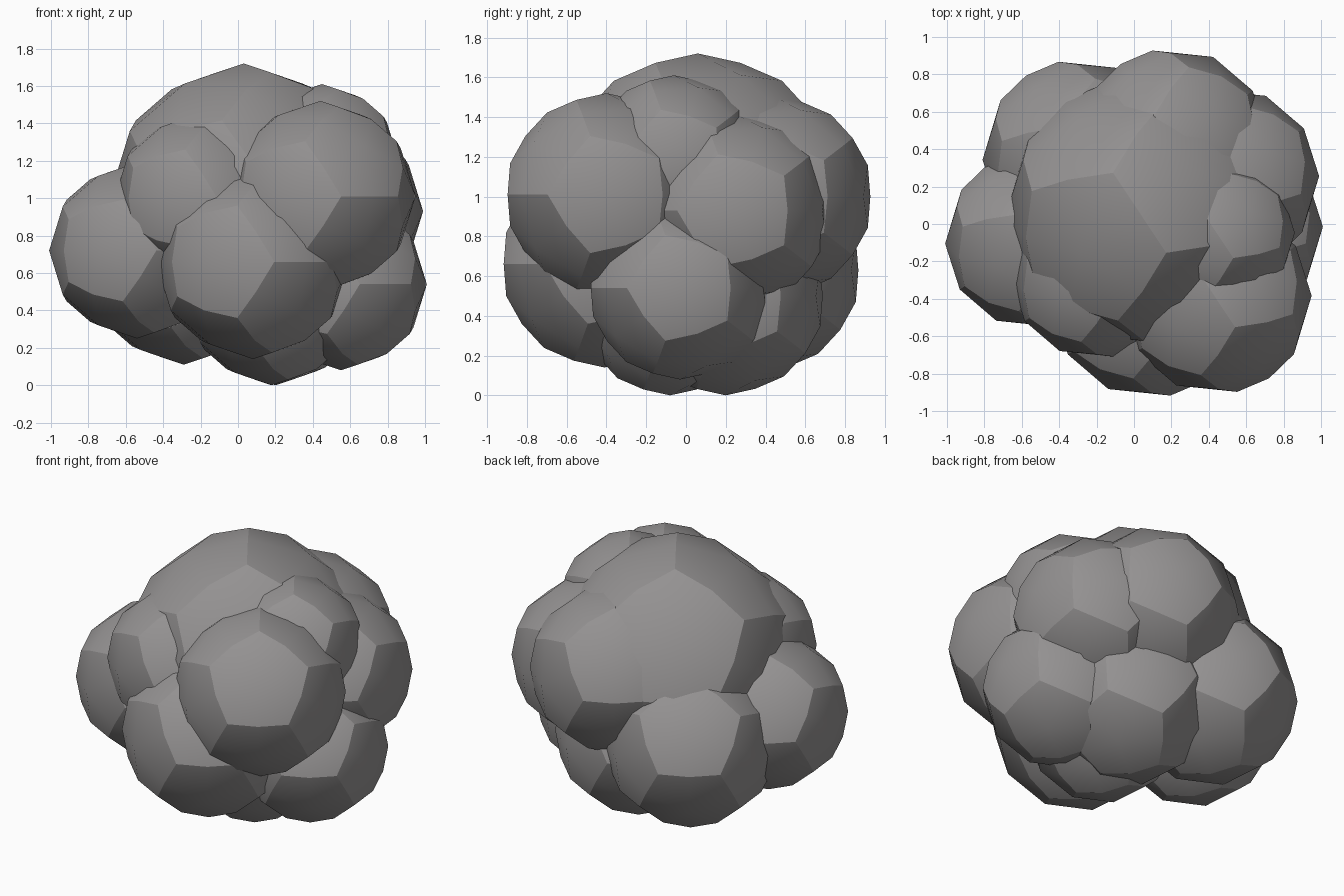
import bpy, bmesh, math
from mathutils import Vector, Matrix

cube = bpy.data.objects.get("Cube")
if cube:
    bpy.data.objects.remove(cube, do_unlink=True)

# Single stone grey material
stone = bpy.data.materials.new("stone_grey")
stone.use_nodes = True
grey = (0.30, 0.29, 0.29, 1)
stone.diffuse_color = grey
bsdf = stone.node_tree.nodes["Principled BSDF"]
bsdf.inputs["Base Color"].default_value = grey
bsdf.inputs["Roughness"].default_value = 0.8


def dodecahedron_points():
    phi = (1 + math.sqrt(5)) / 2
    signs = (-1, 1)
    points = [Vector((a, b, c)) for a in signs for b in signs for c in signs]
    for a in signs:
        for b in signs:
            s, t = a / phi, b * phi
            points += [Vector((s, t, 0)), Vector((0, s, t)), Vector((t, 0, s))]
    return points


def make_lump_mesh():
    """Unit ball: a rounded dodecahedron with crisp pentagon borders."""
    bm = bmesh.new()
    for p in dodecahedron_points():
        bm.verts.new(p)
    bmesh.ops.convex_hull(bm, input=bm.verts)
    bmesh.ops.dissolve_limit(bm, angle_limit=0.05, verts=bm.verts, edges=bm.edges)
    bmesh.ops.subdivide_edges(bm, edges=bm.edges, cuts=1)
    for e in bm.edges:
        e.smooth = False
    # Bulge each pentagon out from its centre
    bmesh.ops.poke(bm, faces=bm.faces)
    for v in bm.verts:
        v.co.normalize()
    for f in bm.faces:
        f.smooth = True
    # Horizontal border edges face the back left and front right
    bmesh.ops.rotate(bm, verts=bm.verts, matrix=Matrix.Rotation(math.radians(33.6), 3, "Z"))
    bmesh.ops.recalc_face_normals(bm, faces=bm.faces)
    mesh = bpy.data.meshes.new("lump")
    bm.to_mesh(mesh)
    bm.free()
    mesh.materials.append(stone)
    return mesh


lump = make_lump_mesh()

# Name, centre and radius of each lump in the cluster
lumps = [
    ("top_lump", (0.03, 0.06, 1.0), 0.72),
    ("side_right_lump", (-0.54, -0.09, 0.72), 0.47),
    ("front_low_lump", (0.08, -0.41, 0.66), 0.52),
    ("front_left_lump", (0.44, -0.40, 1.01), 0.51),
    ("front_right_lump", (-0.21, -0.27, 1.0), 0.45),
    ("upper_left_lump", (0.45, -0.06, 1.2), 0.41),
    ("side_left_lump", (0.50, 0.24, 0.93), 0.49),
    ("low_left_lump", (0.55, -0.03, 0.54), 0.46),
    ("back_left_lump", (0.21, 0.43, 1.0), 0.51),
    ("back_right_lump", (-0.29, 0.36, 0.63), 0.52),
    ("bottom_front_lump", (0.18, -0.08, 0.45), 0.45),
    ("bottom_back_lump", (0.20, 0.20, 0.50), 0.50),
]
for name, centre, radius in lumps:
    ob = bpy.data.objects.new(name, lump)
    ob.location = centre
    ob.scale = (radius,) * 3
    bpy.context.collection.objects.link(ob)
